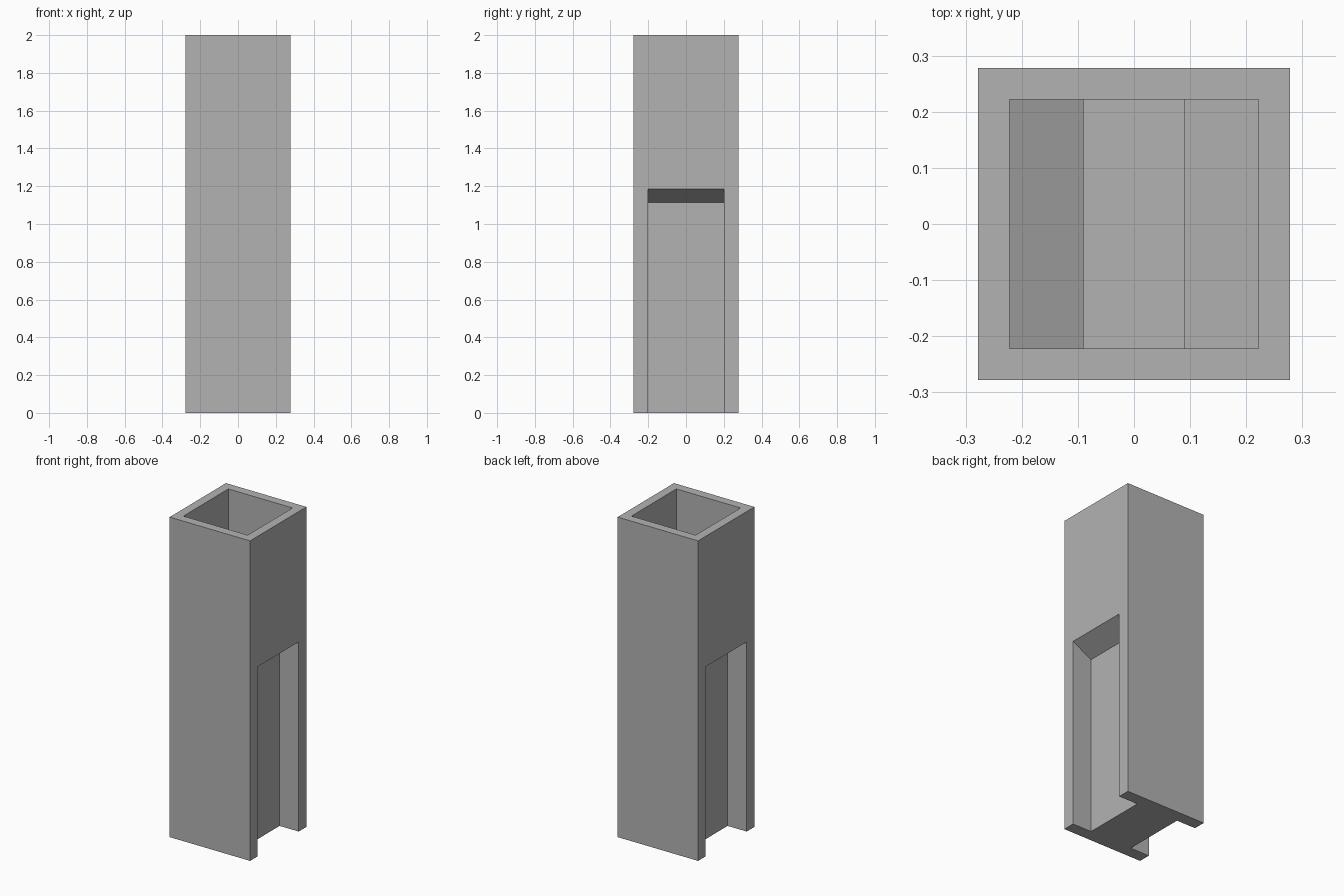
import bpy
import bmesh

cube = bpy.data.objects.get("Cube")
if cube:
    bpy.data.objects.remove(cube, do_unlink=True)

HALF = 0.278           # half width of the tower
HEIGHT = 2.0
WALL = 0.056
INNER = HALF - WALL    # half width of the hollow
WEB = 0.146            # half width of the waist between the side slots
SLOT_HALF = 0.202      # half width of each slot along y
SLOT_TOP, SLOT_LOW = 1.185, 1.115
RISE = 0.063           # vertical thickness of the sloping shelf

grey = bpy.data.materials.new("plain grey")
grey.use_nodes = True
colour = (0.45, 0.45, 0.45, 1)
grey.diffuse_color = colour
grey.node_tree.nodes["Principled BSDF"].inputs["Base Color"].default_value = colour


def prism(name, profile, half_depth):
    """Extrude an x-z profile along y, centred on y = 0."""
    bm = bmesh.new()
    face = bm.faces.new([bm.verts.new((x, -half_depth, z)) for x, z in profile])
    moved = bmesh.ops.extrude_face_region(bm, geom=[face])["geom"]
    verts = [v for v in moved if isinstance(v, bmesh.types.BMVert)]
    bmesh.ops.translate(bm, vec=(0, 2 * half_depth, 0), verts=verts)
    bmesh.ops.recalc_face_normals(bm, faces=bm.faces)
    mesh = bpy.data.meshes.new(name)
    bm.to_mesh(mesh)
    bm.free()
    mesh.materials.append(grey)
    obj = bpy.data.objects.new(name, mesh)
    bpy.context.collection.objects.link(obj)
    return obj


def cut(target, cutter):
    """Subtract the cutter, apply the result and discard the cutter."""
    cutter.hide_render = True
    mod = target.modifiers.new("cut", "BOOLEAN")
    mod.operation = "DIFFERENCE"
    mod.solver = "EXACT"
    mod.object = cutter
    bpy.context.view_layer.objects.active = target
    bpy.ops.object.modifier_apply(modifier=mod.name)
    bpy.data.objects.remove(cutter, do_unlink=True)


# Square tower
tower = prism("hollow_tower", [(-HALF, 0), (HALF, 0), (HALF, HEIGHT), (-HALF, HEIGHT)], HALF)

# Side slots with a roof sloping down inward
for side in (-1, 1):
    out = HALF + WALL
    slope = (SLOT_TOP - SLOT_LOW) / (HALF - WEB)
    profile = [(WEB, -WALL), (out, -WALL), (out, SLOT_TOP + slope * WALL), (WEB, SLOT_LOW)]
    cut(tower, prism("slot_cutter", [(side * x, z) for x, z in profile], SLOT_HALF))

# Hollow: wide above, funnelling into a narrow channel between the slots
shelf_drop = SLOT_TOP - SLOT_LOW
shelf_low = SLOT_LOW + RISE - 0.03
right = [(WEB - WALL, WALL), (WEB - WALL, shelf_low),
         (INNER, shelf_low + shelf_drop), (INNER, HEIGHT + WALL)]
left = [(-x, z) for x, z in reversed(right)]
cut(tower, prism("hollow_cutter", right + left, INNER))
